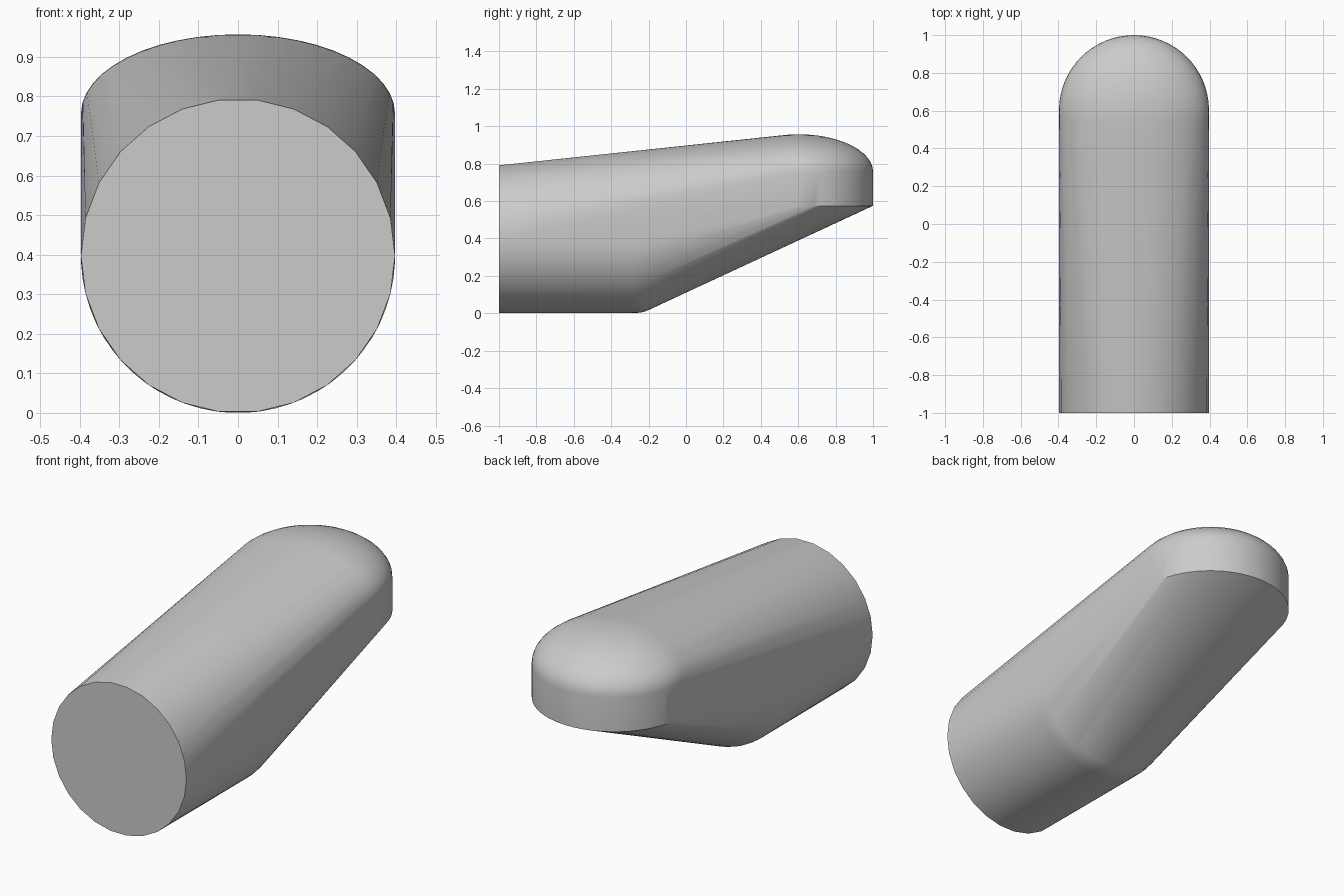
import bpy, bmesh
from math import sin, cos, pi, radians

if "Cube" in bpy.data.objects:
    bpy.data.objects.remove(bpy.data.objects["Cube"])

R = 0.397          # shared radius of barrel and dome
DOME_Y = 1 - R     # dome axis
RIM_Z = 0.757      # where the dome starts to curve
DOME_H = 0.2

grey = bpy.data.materials.new("light grey")
grey.use_nodes = True
colour = (0.6, 0.6, 0.6, 1)
grey.diffuse_color = colour
grey.node_tree.nodes["Principled BSDF"].inputs["Base Color"].default_value = colour

bm = bmesh.new()


def upright_ring(y, r, n):
    """Circle of points facing along y, with flat edges at top and bottom."""
    for i in range(n):
        a = 2 * pi * (i + 0.5) / n
        bm.verts.new((r * sin(a), y, R + r * cos(a)))


def level_ring(z, r, n=64):
    """Circle of points around the dome axis."""
    for i in range(n):
        a = 2 * pi * i / n
        bm.verts.new((r * cos(a), DOME_Y + r * sin(a), z))


# Barrel: coarse open end, then a softened bend underneath
upright_ring(-1, R, 26)
for y, r in ((-0.30, R), (-0.265, 0.396), (-0.23, 0.391), (-0.2, 0.38)):
    upright_ring(y, r, 64)

# Upright rounded end: short wall and a flattened dome
level_ring(0.575, R)
for i in range(12):
    a = pi / 2 * i / 12
    level_ring(RIM_Z + DOME_H * sin(a), R * cos(a))
bm.verts.new((0, DOME_Y, RIM_Z + DOME_H))

# Stretch one skin over all the sections
hull = bmesh.ops.convex_hull(bm, input=bm.verts[:])
loose = [v for v in bm.verts if not v.link_faces]
bmesh.ops.delete(bm, geom=loose, context='VERTS')
bmesh.ops.dissolve_limit(bm, angle_limit=radians(0.2), verts=bm.verts[:], edges=bm.edges[:])
bmesh.ops.recalc_face_normals(bm, faces=bm.faces[:])

mesh = bpy.data.meshes.new("rounded_body")
bm.to_mesh(mesh)
bm.free()
mesh.materials.append(grey)
body = bpy.data.objects.new("rounded_body", mesh)
bpy.context.collection.objects.link(body)

bpy.ops.object.select_all(action='DESELECT')
body.select_set(True)
bpy.context.view_layer.objects.active = body
bpy.ops.object.shade_smooth_by_angle(angle=radians(30))
